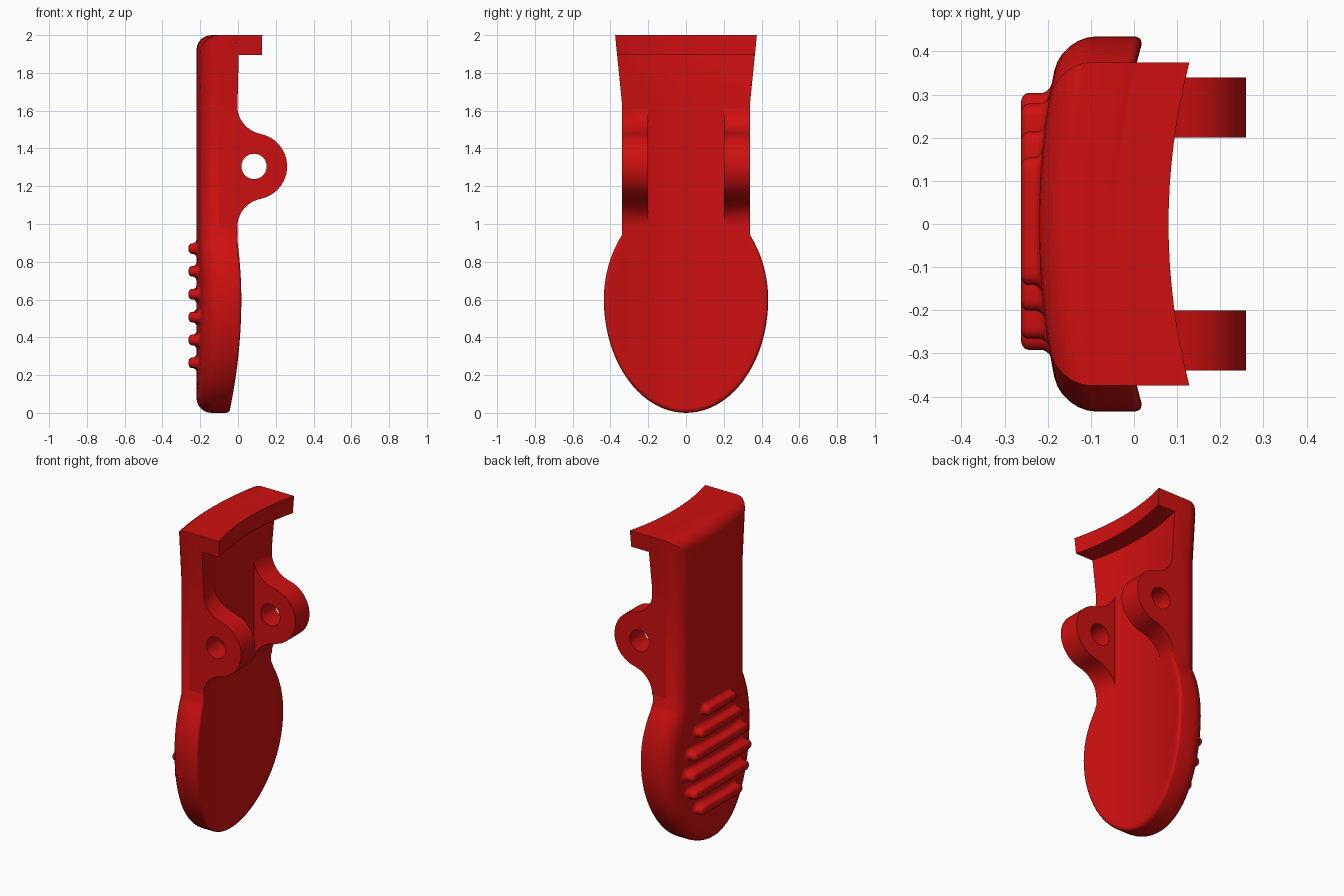
import bpy, bmesh, math
from math import sin, cos, pi

if "Cube" in bpy.data.objects:
    bpy.data.objects.remove(bpy.data.objects["Cube"])

red = bpy.data.materials.new("red")
red.diffuse_color = (0.62, 0.005, 0.005, 1)
red.use_nodes = True
red.node_tree.nodes["Principled BSDF"].inputs["Base Color"].default_value = red.diffuse_color
COLS = 16


def inner(y):                     # concave back surface of the plate
    return -0.042 + y * y / 2.9


def outer(y):                     # gently bowed outer surface
    return -0.22 + y * y / 3.6


def finish(name, bm):
    bmesh.ops.recalc_face_normals(bm, faces=bm.faces[:])
    me = bpy.data.meshes.new(name)
    bm.to_mesh(me)
    bm.free()
    ob = bpy.data.objects.new(name, me)
    bpy.context.collection.objects.link(ob)
    me.materials.append(red)
    return ob


def smooth(ob):
    bpy.ops.object.select_all(action='DESELECT')
    ob.select_set(True)
    bpy.context.view_layer.objects.active = ob
    bpy.ops.object.shade_smooth_by_angle(angle=math.radians(30))


def bridge(bm, a, b):
    n = len(a)
    for i in range(n):
        j = (i + 1) % n
        bm.faces.new((a[i], a[j], b[j], b[i]))


# --- lever plate: paddle, straight shank, flared top ---
side = [(0.435 * sin(a), 0.6 - 0.6 * cos(a)) for a in (pi / 2 * i / 20 for i in range(20))]
bmax = math.asin(0.624)
side += [(0.435 * cos(b), 0.6 + 0.545 * sin(b)) for b in (bmax * i / 8 for i in range(9))]
side += [(0.34, 1.65), (0.375, 2.0)]
S = len(side)


def inset_side(dist):
    """Right half of the outline moved inwards by dist(z)."""
    pts = [(-side[1][0], side[1][1])] + side + [(-0.375, 2.0)]
    out = []
    for p, q, r in zip(pts, pts[1:], pts[2:]):
        n = []
        for u, v in ((p, q), (q, r)):
            dy, dz = v[0] - u[0], v[1] - u[1]
            d = math.hypot(dy, dz)
            n.append((-dz / d, dy / d))
        k = dist(q[1]) / (1 + n[0][0] * n[1][0] + n[0][1] * n[1][1])
        out.append((q[0] + k * (n[0][0] + n[1][0]), q[1] + k * (n[0][1] + n[1][1])))
    out[0] = (0, out[0][1])
    return out


def make_ring(bm, dist, xf):
    s = inset_side(dist)
    w, zt = s[-1]
    pts = s + [(w * (1 - 2 * i / COLS), zt) for i in range(1, COLS)]
    pts += [(-y, z) for y, z in reversed(s[1:])]
    return [bm.verts.new((xf(y, q), y, z))
            for (y, z), q in zip(pts, [p[1] for p in side] + [2.0] * (COLS - 1)
                                 + [p[1] for p in reversed(side[1:])])]


def cap(bm, ring, xf):
    n = len(ring)
    prev = [ring[0]]
    for i in range(1, S):
        if i == S - 1:
            row = ring[S - 1:S + COLS]
        else:
            a, b = ring[i], ring[n - i]
            row = [a]
            for c in range(1, COLS):
                y = a.co.y * (1 - 2 * c / COLS)
                row.append(bm.verts.new((xf(y), y, a.co.z)))
            row.append(b)
        for c in range(COLS):
            if len(prev) == 1:
                bm.faces.new((prev[0], row[c], row[c + 1]))
            else:
                bm.faces.new((prev[c], row[c], row[c + 1], prev[c + 1]))
        prev = row


def back_radius(z):               # only the paddle has a softened back edge
    return 0.001 + 0.021 * min(1, max(0, (0.96 - z) / 0.06))


bm = bmesh.new()
rings = []
for k in range(7):
    a = pi / 2 * k / 6
    rings.append(make_ring(bm, lambda z: 0.08 * (1 - sin(a)),
                           lambda y, z: outer(y) + 0.08 * (1 - cos(a))))
for k in range(5):
    a = pi / 2 * k / 4
    rings.append(make_ring(bm, lambda z: back_radius(z) * (1 - cos(a)),
                           lambda y, z: inner(y) - back_radius(z) * (1 - sin(a))))
for a, b in zip(rings, rings[1:]):
    bridge(bm, a, b)
cap(bm, rings[0], outer)
cap(bm, rings[-1], inner)
smooth(finish("lever_plate", bm))

# --- curved lip at the top ---
bm = bmesh.new()
loops = []
for c in range(COLS + 1):
    t = 2 * c / COLS - 1
    lo, hi = 0.365 * t, 0.375 * t
    loops.append([bm.verts.new(p) for p in (
        (inner(lo) - 0.02, lo, 1.895), (0.08 + lo * lo / 2.9, lo, 1.895),
        (0.08 + hi * hi / 2.9, hi, 2.0), (inner(hi) - 0.02, hi, 2.0))])
for a, b in zip(loops, loops[1:]):
    bridge(bm, a, b)
bm.faces.new(loops[0])
bm.faces.new(loops[-1])
smooth(finish("top_lip", bm))

# --- pivot lugs with filleted roots and pin holes ---
HX, HZ, HR, FR = 0.085, 1.305, 0.175, 0.15
dx = FR - HX
dz = math.sqrt((HR + FR) ** 2 - dx * dx)
th = math.atan2(dz, dx)
upper = [(FR + FR * cos(a), HZ + dz + FR * sin(a))
         for a in (pi + th * i / 10 for i in range(10))]
hub = [(HX + HR * cos(a), HZ + HR * sin(a)) for a in (th * (1 - i / 12) for i in range(13))]
half = upper + hub
lug_profile = [(-0.1, HZ + dz)] + half + [(x, 2 * HZ - z) for x, z in reversed(half[:-1])]
lug_profile.append((-0.1, HZ - dz))

for label, s in (("right", 1), ("left", -1)):
    bm = bmesh.new()
    loops = []
    for c in range(7):
        y = 0.20 + 0.14 * c / 6
        drop = inner(y) - 0.001
        # the root of the fillet follows the curved plate
        loops.append([bm.verts.new((x + drop * min(1, max(0, 1 - x / 0.1)) if x > -0.05 else x,
                                    s * y, z)) for x, z in lug_profile])
    for a, b in zip(loops, loops[1:]):
        bridge(bm, a, b)
    bm.faces.new(loops[0])
    bm.faces.new(loops[-1])
    lug = finish("pivot_lug_" + label, bm)
    bpy.ops.mesh.primitive_cylinder_add(vertices=40, radius=0.067, depth=0.4,
                                        location=(HX, s * 0.27, HZ), rotation=(pi / 2, 0, 0))
    cutter = bpy.context.object
    cutter.name = "pin_hole_cutter"
    cutter.hide_render = True
    mod = lug.modifiers.new("pin_hole", 'BOOLEAN')
    mod.operation = 'DIFFERENCE'
    mod.solver = 'EXACT'
    mod.object = cutter
    bpy.ops.object.select_all(action='DESELECT')
    lug.select_set(True)
    bpy.context.view_layer.objects.active = lug
    bpy.ops.object.modifier_apply(modifier="pin_hole")
    bpy.data.objects.remove(cutter)
    smooth(lug)

# --- grip ribs on the paddle: (offset, height, follows plate) per ring ---
rib_levels = [(-0.020, -0.262, 0), (-0.010, -0.259, 0), (-0.003, -0.253, 0), (0, -0.245, 0),
              (0, -0.016, 1), (0.004, -0.008, 1), (0.011, -0.002, 1), (0.022, 0.001, 1),
              (0.022, 0.02, 1)]
for i, half_len in enumerate((0.21, 0.275, 0.30, 0.275, 0.21, 0.15)):
    zc = 0.265 + 0.121 * i
    core = half_len - 0.03
    bm = bmesh.new()
    loops = []
    for off, h, follow in rib_levels:
        r = 0.028 + off
        pts = [(core + r * cos(a), r * sin(a)) for a in (pi * k / 8 - pi / 2 for k in range(9))]
        pts += [(core * (1 - k / 4), r) for k in range(1, 8)]
        pts += [(-y, -z) for y, z in pts]
        loops.append([bm.verts.new((h + (outer(y) if follow else 0), y + 0.006, zc + z))
                      for y, z in pts])
    for a, b in zip(loops, loops[1:]):
        bridge(bm, a, b)
    bm.faces.new(loops[0])
    bm.faces.new(loops[-1])
    smooth(finish("grip_rib_%d" % (i + 1), bm))
